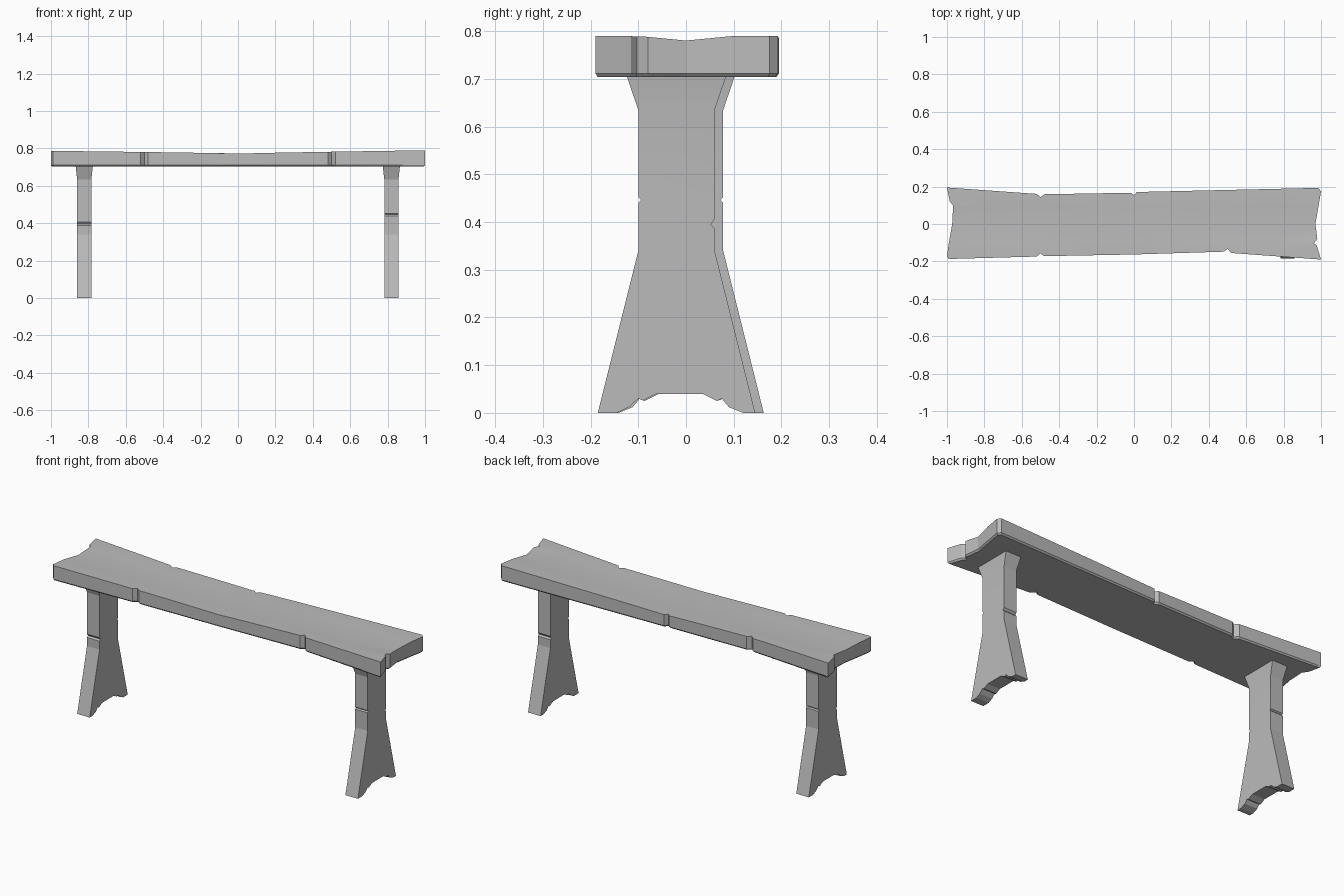
import bpy, bmesh, math
from mathutils import Vector

cube = bpy.data.objects.get("Cube")
if cube:
    bpy.data.objects.remove(cube, do_unlink=True)

# One grey for the whole bench
GREY = (0.5, 0.5, 0.5, 1)
grey = bpy.data.materials.new("plain_grey")
grey.use_nodes = True
grey.diffuse_color = GREY
bsdf = next(n for n in grey.node_tree.nodes if n.type == 'BSDF_PRINCIPLED')
bsdf.inputs["Base Color"].default_value = GREY


def prism(points, direction):
    """Extrude a closed outline into a solid."""
    bm = bmesh.new()
    face = bm.faces.new([bm.verts.new(p) for p in points])
    out = bmesh.ops.extrude_face_region(bm, geom=[face], use_keep_orig=True)
    new = [v for v in out["geom"] if isinstance(v, bmesh.types.BMVert)]
    bmesh.ops.translate(bm, verts=new, vec=direction)
    bmesh.ops.recalc_face_normals(bm, faces=bm.faces)
    return bm


def cut(bm, axis, value):
    """Add an edge loop where the solid crosses a plane."""
    normal = Vector((0, 0, 0))
    normal[axis] = 1
    geom = bm.verts[:] + bm.edges[:] + bm.faces[:]
    bmesh.ops.bisect_plane(bm, geom=geom, plane_co=normal * value, plane_no=normal, dist=1e-5)


def finish(bm, name):
    mesh = bpy.data.meshes.new(name)
    bm.to_mesh(mesh)
    bm.free()
    mesh.materials.append(grey)
    obj = bpy.data.objects.new(name, mesh)
    bpy.context.collection.objects.link(obj)
    bpy.ops.object.select_all(action='DESELECT')
    obj.select_set(True)
    bpy.context.view_layer.objects.active = obj
    bpy.ops.object.shade_smooth_by_angle(angle=math.radians(12))
    return obj


# Seat: worn plank with chipped edges
front = [(-.99, -.187), (-.52, -.174), (-.5, -.157), (-.48, -.172), (0, -.163),
         (.48, -.148), (.5, -.132), (.52, -.155), (1, -.19)]
right_end = [(.977, -.115), (.963, -.103), (.98, -.08), (.97, 0), (1, .175)]
back = [(.985, .193), (.015, .171), (0, .153), (-.015, .167),
        (-.48, .159), (-.5, .143), (-.52, .161), (-1, .195)]
left_end = [(-.985, .12), (-.967, .1), (-.972, 0), (-.99, -.1), (-1, -.175)]
outline = front + right_end + back + left_end

seat = prism([(x, y, .712) for x, y in outline], (0, 0, .078))
# Chamfer around the underside
bottom = [f for f in seat.faces if f.normal.z < -.9]
bmesh.ops.inset_region(seat, faces=bottom, thickness=.008, depth=.008)
for x in (-.75, -.4, -.2, .02, .2, .4, .75):
    cut(seat, 0, x)
for y in (-.095, 0, .095):
    cut(seat, 1, y)
# Hollow the top along its length and across its width
for v in seat.verts:
    if v.co.z > .75:
        x, y = v.co.x, v.co.y
        v.co.z = .772 + .018 * abs(x) ** .8 - .003 * max(0, -x)
        v.co.z -= .009 * max(0, 1 - abs(y) / .095) * min(1, .4 + abs(x))
finish(seat, "seat")

# Legs: waisted board with nicked edges and an arched foot, waist centred on zero
leg_profile = [(-.165, 0), (-.125, 0), (-.1, .012), (-.08, .03), (-.07, .026),
               (-.042, .04), (.055, .04), (.085, .025), (.095, .03), (.11, .012),
               (.14, 0), (.165, 0), (.08, .34), (.08, .387), (.072, .395),
               (.08, .406), (.08, .635), (.105, .708), (-.105, .708), (-.08, .635),
               (-.08, .452), (-.074, .446), (-.08, .44), (-.08, .34)]


def make_leg(name, x, y, turn):
    leg = prism([(-.038, py, z) for py, z in leg_profile], (.076, 0, 0))
    cut(leg, 2, .34)
    cut(leg, 2, .635)
    for v in leg.verts:
        if v.co.z > .7:
            v.co.x *= 1.22
    obj = finish(leg, name)
    obj.location = (x, y, 0)
    obj.rotation_euler.z = turn


make_leg("left_leg", .82, -.02, 0)
make_leg("right_leg", -.822, -.002, math.pi)
